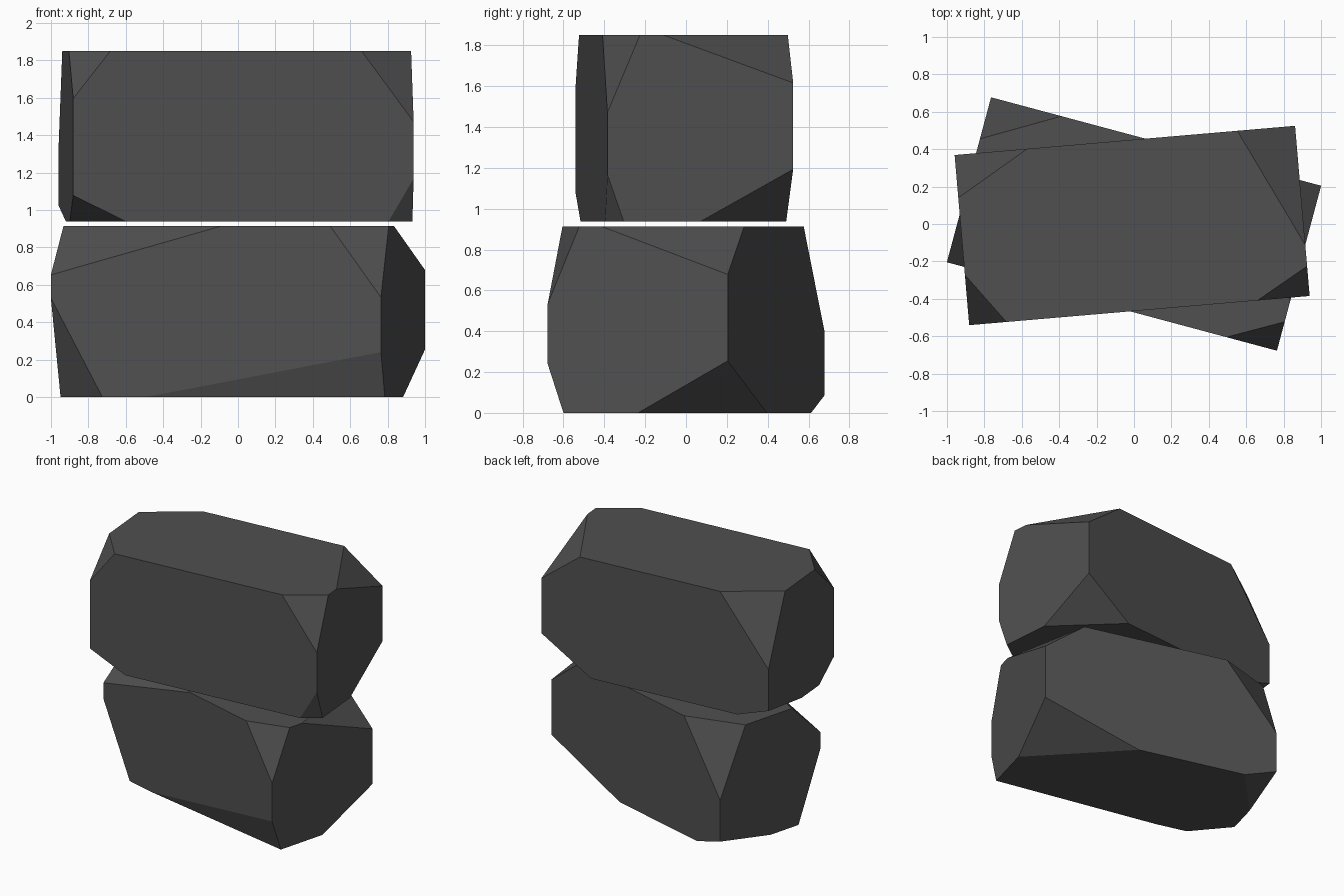
import bpy, bmesh, math
from mathutils import Vector

if "Cube" in bpy.data.objects:
    bpy.data.objects.remove(bpy.data.objects["Cube"])

SIZE = Vector((1.827, 0.913, 0.913))

stone = bpy.data.materials.new("dark stone grey")
stone.diffuse_color = (0.08, 0.08, 0.08, 1)
stone.use_nodes = True
stone.node_tree.nodes["Principled BSDF"].inputs["Base Color"].default_value = stone.diffuse_color


def block(name, centre, angle, cuts):
    """Box with each corner sliced off; cuts maps corner signs to the
    distances removed along the length, width and height edges."""
    bm = bmesh.new()
    for signs, cut in cuts.items():
        for axis in range(3):
            p = Vector([s * d / 2 for s, d in zip(signs, SIZE)])
            p[axis] -= signs[axis] * cut[axis]
            bm.verts.new(p)
    bmesh.ops.convex_hull(bm, input=bm.verts[:])
    bmesh.ops.dissolve_limit(bm, angle_limit=math.radians(0.5),
                             verts=bm.verts[:], edges=bm.edges[:])
    bmesh.ops.recalc_face_normals(bm, faces=bm.faces[:])
    me = bpy.data.meshes.new(name)
    bm.to_mesh(me)
    bm.free()
    me.materials.append(stone)
    ob = bpy.data.objects.new(name, me)
    ob.location = centre
    ob.rotation_euler.z = math.radians(angle)
    bpy.context.collection.objects.link(ob)


# Corner cuts shared by both stones
shared = {
    (1, -1, 1): (0.28, 0.16, 0.38),
    (1, 1, 1): (0.31, 0.64, 0.235),
    (-1, 1, 1): (0.39, 0.23, 0.51),
    (-1, 1, -1): (0.25, 0.46, 0.085),
}

# Lower stone
block("lower_stone", (0, 0, SIZE.z / 2), -15, shared | {
    (-1, -1, 1): (0.94, 0.26, 0.26),
    (-1, -1, -1): (0.285, 0.20, 0.53),
    (1, -1, -1): (1.30, 0.08, 0.24),
    (1, 1, -1): (0.74, 0.455, 0.255),
})

# Upper stone
block("upper_stone", (-0.01, -0.008, 0.938 + SIZE.z / 2), 4.9, shared | {
    (-1, -1, 1): (0.20, 0.27, 0.255),
    (-1, -1, -1): (0.285, 0.21, 0.14),
    (1, -1, -1): (0.135, 0.08, 0.23),
    (1, 1, -1): (0.40, 0.455, 0.255),
})
